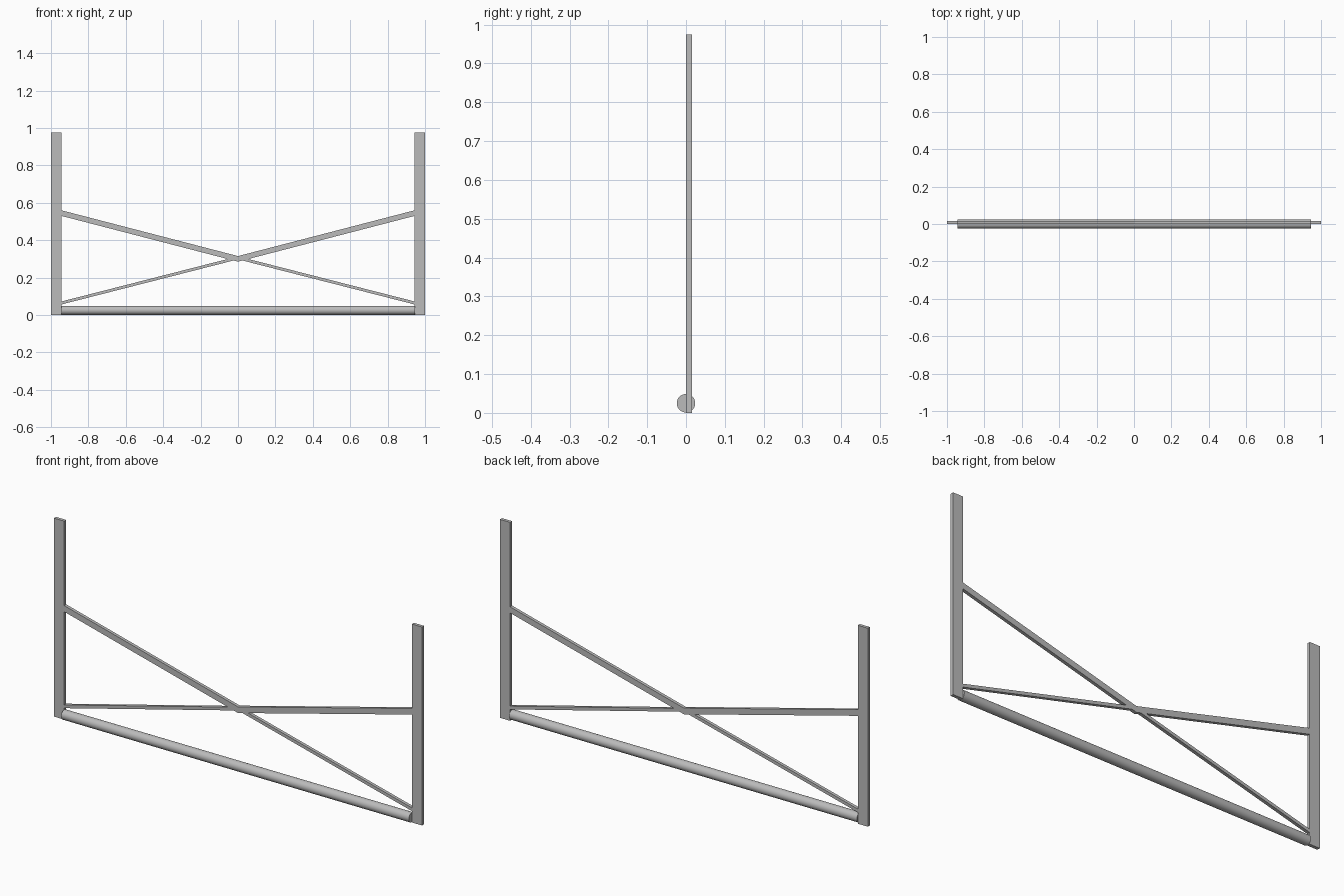
import bpy, bmesh, math

cube = bpy.data.objects.get("Cube")
if cube:
    bpy.data.objects.remove(cube, do_unlink=True)

THICK = 0.016     # depth of the flat bars
POST_IN = 0.945   # inner face of the posts

grey = bpy.data.materials.new("steel grey")
grey.use_nodes = True
colour = (0.5, 0.5, 0.5, 1)
grey.diffuse_color = colour
grey.node_tree.nodes["Principled BSDF"].inputs["Base Color"].default_value = colour


def flat_bar(name, outline):
    """Extrude an x-z outline backwards into a flat bar."""
    bm = bmesh.new()
    face = bm.faces.new([bm.verts.new((x, 0, z)) for x, z in outline])
    moved = bmesh.ops.extrude_face_region(bm, geom=[face])["geom"]
    verts = [v for v in moved if isinstance(v, bmesh.types.BMVert)]
    bmesh.ops.translate(bm, verts=verts, vec=(0, THICK, 0))
    bmesh.ops.recalc_face_normals(bm, faces=bm.faces)
    mesh = bpy.data.meshes.new(name)
    bm.to_mesh(mesh)
    bm.free()
    mesh.materials.append(grey)
    obj = bpy.data.objects.new(name, mesh)
    bpy.context.collection.objects.link(obj)


def sloped(x0, z0, x1, z1, height):
    """Outline of a sloping bar with upright ends."""
    h = height / 2
    return [(x0, z0 - h), (x1, z1 - h), (x1, z1 + h), (x0, z0 + h)]


# Posts and braces, one set per side
for side, s in (("left", 1), ("right", -1)):
    parts = {
        "post": [(POST_IN, 0), (1, 0), (1, 0.975), (POST_IN, 0.975)],
        "upper_brace": sloped(0, 0.300, POST_IN, 0.545, 0.030),
        "lower_brace": sloped(0.025, 0.299, POST_IN, 0.064, 0.016),
    }
    for part, outline in parts.items():
        flat_bar(f"{side}_{part}", [(s * x, z) for x, z in outline])

# Round bottom rail
bpy.ops.mesh.primitive_cylinder_add(
    vertices=32, radius=0.0238, depth=2 * POST_IN,
    location=(0, 0, 0.025), rotation=(0, math.pi / 2, 0))
rail = bpy.context.object
rail.name = "bottom_rail"
rail.data.materials.append(grey)
bpy.ops.object.shade_smooth_by_angle()
